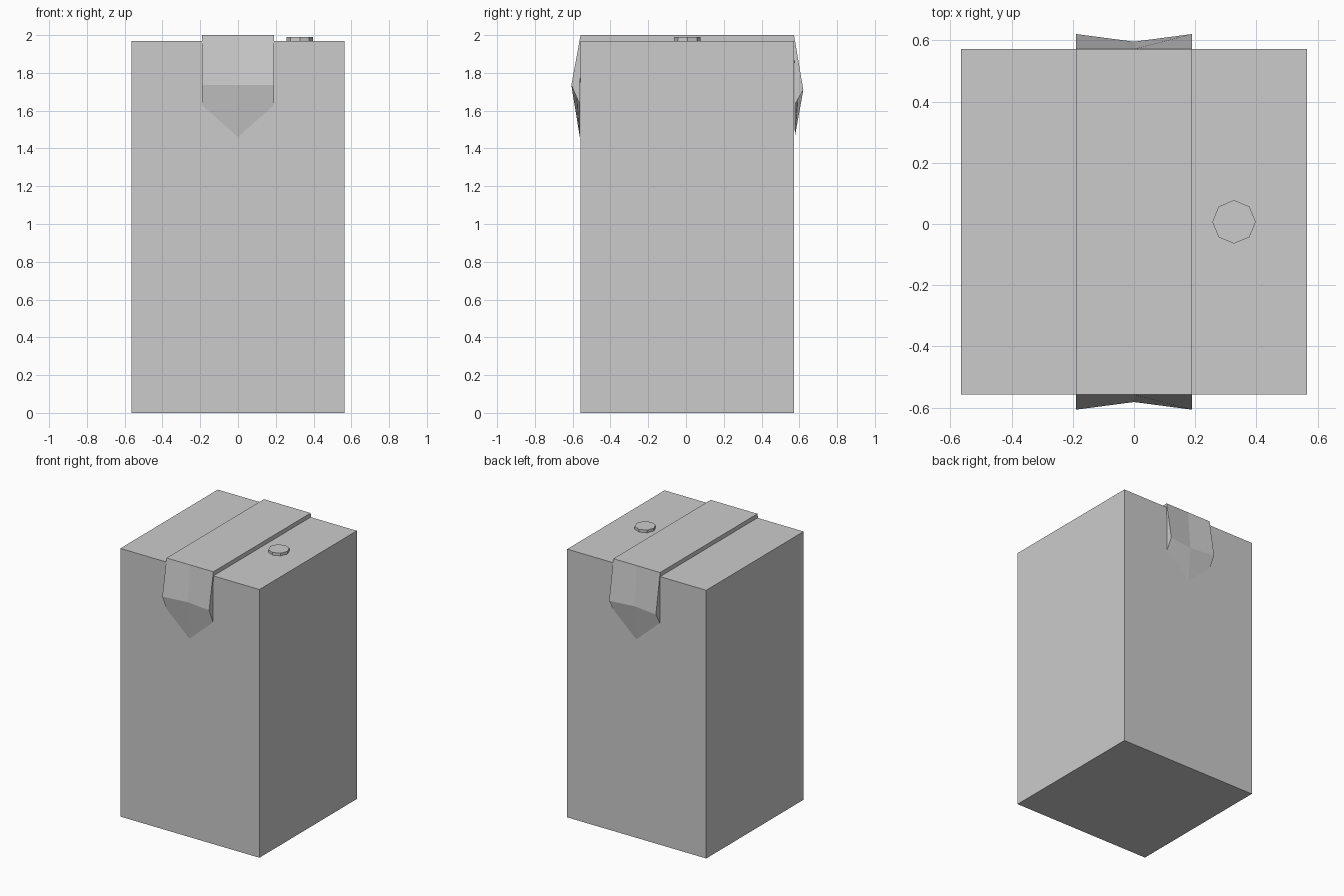
import bpy, bmesh

if "Cube" in bpy.data.objects:
    bpy.data.objects.remove(bpy.data.objects["Cube"])

YC = 0.007          # carton body sits slightly behind the origin
HALF = 0.565
W = 0.19            # half width of the folded seam


def make_object(name, bm):
    bmesh.ops.recalc_face_normals(bm, faces=bm.faces)
    mesh = bpy.data.meshes.new(name)
    bm.to_mesh(mesh)
    bm.free()
    obj = bpy.data.objects.new(name, mesh)
    bpy.context.collection.objects.link(obj)
    return obj


def box(name, lo, hi):
    bm = bmesh.new()
    bmesh.ops.create_cube(bm, size=1)
    for v in bm.verts:
        v.co = [l + (c + 0.5) * (h - l) for c, l, h in zip(v.co, lo, hi)]
    return make_object(name, bm)


def flap(name, side, bulge_z):
    """Pointed side flap, creased down the middle, bulging out from the wall."""
    wall = YC + side * HALF
    bm = bmesh.new()

    def row(z, out_edge, out_mid, z_mid=None):
        return [bm.verts.new((x, wall + side * o, zz)) for x, o, zz in (
            (-W, out_edge, z), (0, out_mid, z if z_mid is None else z_mid), (W, out_edge, z))]

    top = row(2.0, 0, 0)
    bulge = row(bulge_z, 0.049, 0.024)
    tip = row(1.63, 0.003, 0.004, 1.46)
    for upper, lower in ((top, bulge), (bulge, tip)):
        for i in range(2):
            bm.faces.new((upper[i], upper[i + 1], lower[i + 1], lower[i]))
    # closed triangular ends and back
    for i in (0, 2):
        bm.faces.new((top[i], bulge[i], tip[i]))
    for i in range(2):
        bm.faces.new((top[i], top[i + 1], tip[i + 1], tip[i]))
    return make_object(name, bm)


# Carton body and raised top seam
box("carton_body", (-HALF, YC - HALF, 0), (HALF, YC + HALF, 1.97))
box("top_seam", (-W, YC - HALF, 1.965), (W, YC + HALF, 2.0))

# Folded flaps at the front and back
flap("front_flap", -1, 1.735)
flap("back_flap", 1, 1.71)

# Octagonal straw hole cover
bpy.ops.mesh.primitive_cylinder_add(vertices=8, radius=0.071, depth=0.025,
                                    location=(0.327, YC, 1.9775))
bpy.context.object.name = "straw_hole_cover"
